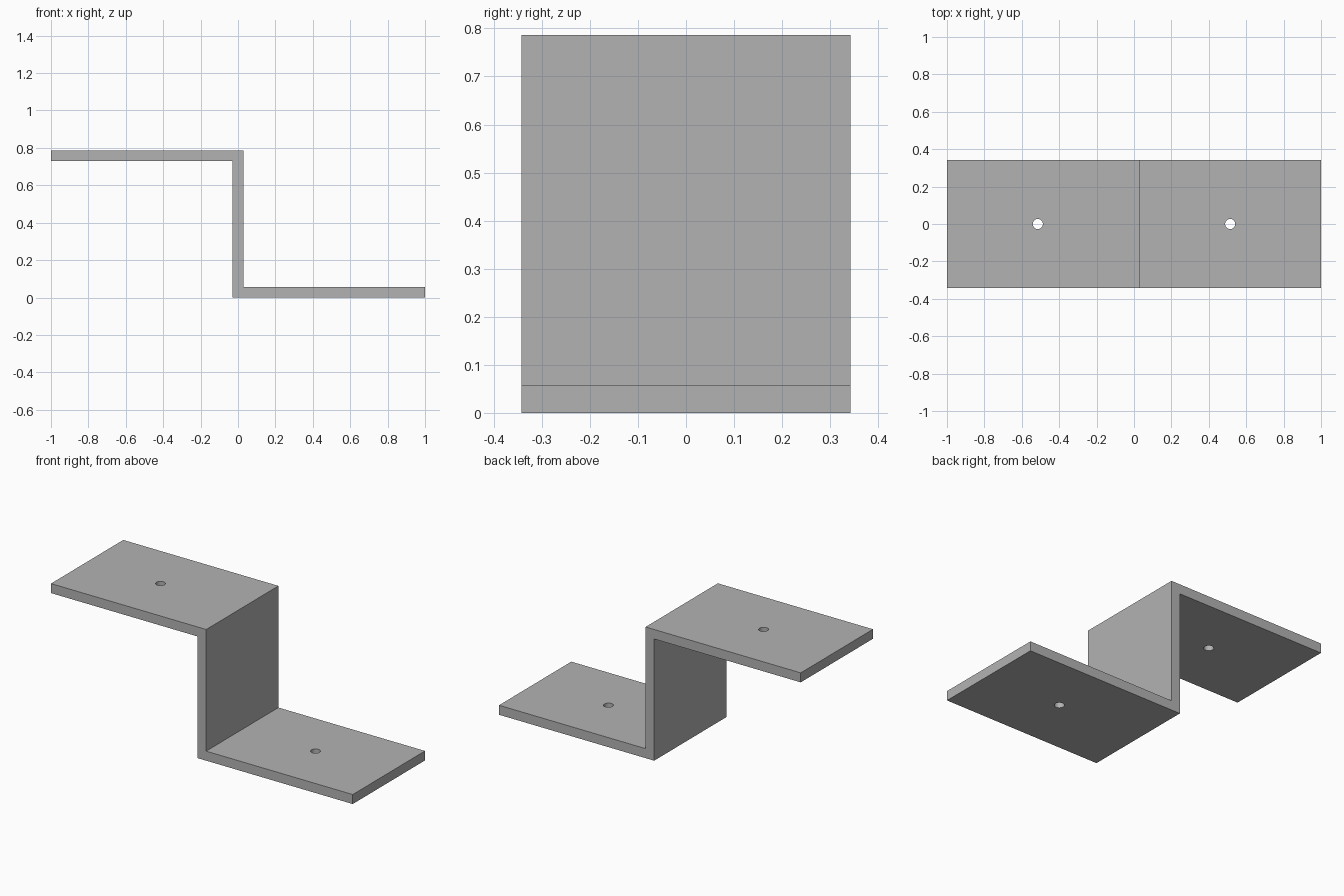
import bpy
import bmesh

cube = bpy.data.objects.get("Cube")
if cube:
    bpy.data.objects.remove(cube, do_unlink=True)

LENGTH, DEPTH, HEIGHT = 2.0, 0.684, 0.786
THICK = 0.057
HOLE_X, HOLE_RADIUS = 0.514, 0.027

# Plain grey metal
metal = bpy.data.materials.new("grey metal")
metal.use_nodes = True
metal.diffuse_color = (0.45, 0.45, 0.45, 1)
metal.node_tree.nodes["Principled BSDF"].inputs["Base Color"].default_value = metal.diffuse_color

# Bent strip: half of the Z profile, repeated by a half turn about its middle
end, wall = LENGTH / 2, THICK / 2
half = [(-end, HEIGHT), (-end, HEIGHT - THICK), (-wall, HEIGHT - THICK), (-wall, 0)]
profile = half + [(-x, HEIGHT - z) for x, z in half]

bm = bmesh.new()
face = bm.faces.new([bm.verts.new((x, -DEPTH / 2, z)) for x, z in profile])
swept = bmesh.ops.extrude_face_region(bm, geom=[face])
bmesh.ops.translate(bm, vec=(0, DEPTH, 0),
                    verts=[v for v in swept["geom"] if isinstance(v, bmesh.types.BMVert)])
bmesh.ops.recalc_face_normals(bm, faces=bm.faces)
mesh = bpy.data.meshes.new("z_bracket")
bm.to_mesh(mesh)
bm.free()
bracket = bpy.data.objects.new("z_bracket", mesh)
bpy.context.collection.objects.link(bracket)
mesh.materials.append(metal)


# Screw hole through the middle of a flange
def drill_hole(name, x, z):
    bpy.ops.mesh.primitive_cylinder_add(vertices=32, radius=HOLE_RADIUS,
                                        depth=THICK * 3, location=(x, 0, z))
    cutter = bpy.context.object
    cutter.name = name
    cutter.hide_render = True
    cutter.data.materials.append(metal)
    bpy.ops.object.select_all(action="DESELECT")
    bracket.select_set(True)
    bpy.context.view_layer.objects.active = bracket
    cut = bracket.modifiers.new(name, "BOOLEAN")
    cut.operation = "DIFFERENCE"
    cut.solver = "EXACT"
    cut.object = cutter
    bpy.ops.object.modifier_apply(modifier=cut.name)
    bpy.data.objects.remove(cutter, do_unlink=True)


drill_hole("upper_hole", -HOLE_X, HEIGHT - wall)
drill_hole("lower_hole", HOLE_X, wall)

# Round hole walls, crisp bracket edges
bpy.ops.object.shade_smooth_by_angle()
